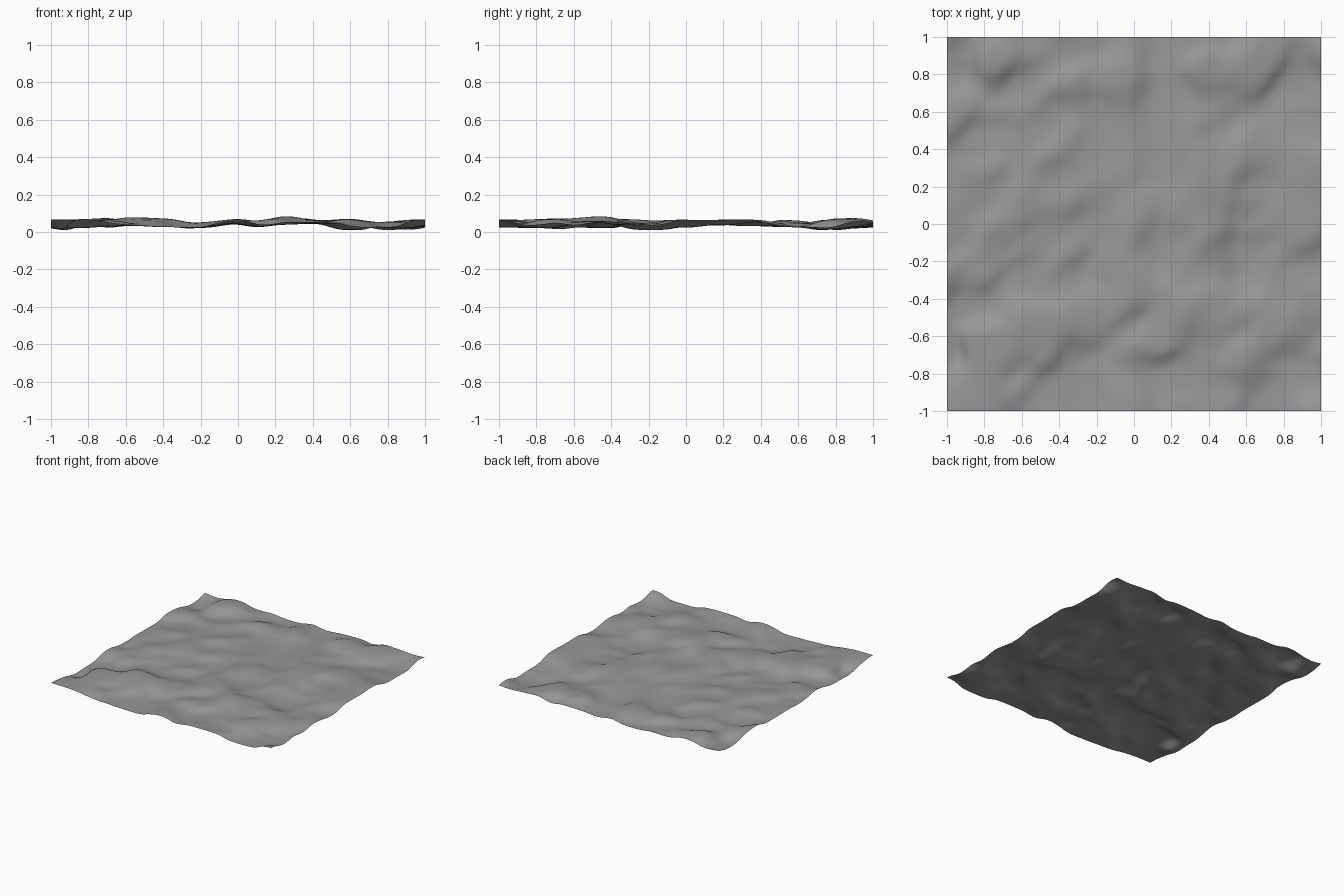
import bpy
import math
from mathutils import noise, Vector

if "Cube" in bpy.data.objects:
    bpy.data.objects.remove(bpy.data.objects["Cube"])

# Lowest / highest outline of the sheet seen from the front (x) and the right (y)
LOW_X = [(-1, .02), (-.92, .004), (-.83, .016), (-.72, .015), (-.6, .033), (-.37, .03),
         (-.2, .008), (-.02, .043), (.1, .03), (.25, .043), (.42, .045), (.57, .015),
         (.75, .008), (.85, .015), (1, .016)]
HIGH_X = [(-1, .072), (-.85, .073), (-.6, .085), (-.35, .076), (-.2, .057), (0, .073),
          (.1, .067), (.26, .09), (.45, .067), (.58, .075), (.75, .058), (1, .073)]
LOW_Y = [(-1, .028), (-.8, .024), (-.68, .004), (-.45, .023), (-.18, .008), (0, .023),
         (.15, .038), (.4, .034), (.6, .023), (.77, .003), (.9, .02), (1, .027)]
HIGH_Y = [(-1, .075), (-.65, .078), (-.45, .09), (-.2, .083), (.1, .07), (.38, .08),
          (.64, .066), (.85, .086), (1, .077)]

# Centres of the clearest hollows and crests
HOLLOWS = [(-.95, -.7), (-.93, .82), (-.82, .46), (-.62, .74), (.8, .74), (.57, -.16),
           (-.03, -.53), (.22, -.8), (-.4, .2), (-.75, .13)]
CRESTS = [(-.82, -.64), (-.7, .32), (.13, -.67), (-.48, .34), (-.73, .87), (.72, .86),
          (-1, -1), (-1, 1), (1, -1), (1, 1), (.26, -.45), (-.6, -.45)]


def outline(points, t):
    for (a, va), (b, vb) in zip(points, points[1:]):
        if t <= b:
            f = max(0, (t - a) / (b - a))
            return va + (vb - va) * f * f * (3 - 2 * f)
    return points[-1][1]


def soft_max(a, b, k=.006):
    return (a + b + math.sqrt((a - b) ** 2 + k * k)) / 2 - k * .25


def bumps(centres, x, y, r=.12):
    return sum(math.exp(-((x - a) ** 2 + (y - b) ** 2) / (r * r)) for a, b in centres)


def height(x, y):
    low = soft_max(outline(LOW_X, x), outline(LOW_Y, y))
    high = -soft_max(-outline(HIGH_X, x), -outline(HIGH_Y, y))
    # ripples slightly stretched along the diagonal
    u, v = (x + y) * .7071, (x - y) * .7071
    n = 1.9 * noise.noise(Vector((u * 2.8 + 3.1, v * 4 + 7.4, .37)))
    n += .6 * noise.noise(Vector((u * 5.5 + 1.7, v * 7 + 2.2, 5.6)))
    n += .9 * bumps(CRESTS, x, y) - .9 * bumps(HOLLOWS, x, y)
    return low + (high - low) * (.5 + .5 * math.tanh(n * 1.6))


# Rippled ground sheet
bpy.ops.mesh.primitive_grid_add(x_subdivisions=80, y_subdivisions=80, size=2)
ground = bpy.context.object
ground.name = "rippled_ground"
for v in ground.data.vertices:
    v.co.z = height(v.co.x, v.co.y)
lowest = min(v.co.z for v in ground.data.vertices)
for v in ground.data.vertices:
    v.co.z -= min(lowest, .004)
bpy.ops.object.shade_smooth()

# Dark grey surface
grey = bpy.data.materials.new("dark_grey")
grey.diffuse_color = (.31, .31, .31, 1)
grey.use_nodes = True
grey.node_tree.nodes["Principled BSDF"].inputs["Base Color"].default_value = grey.diffuse_color
ground.data.materials.append(grey)
